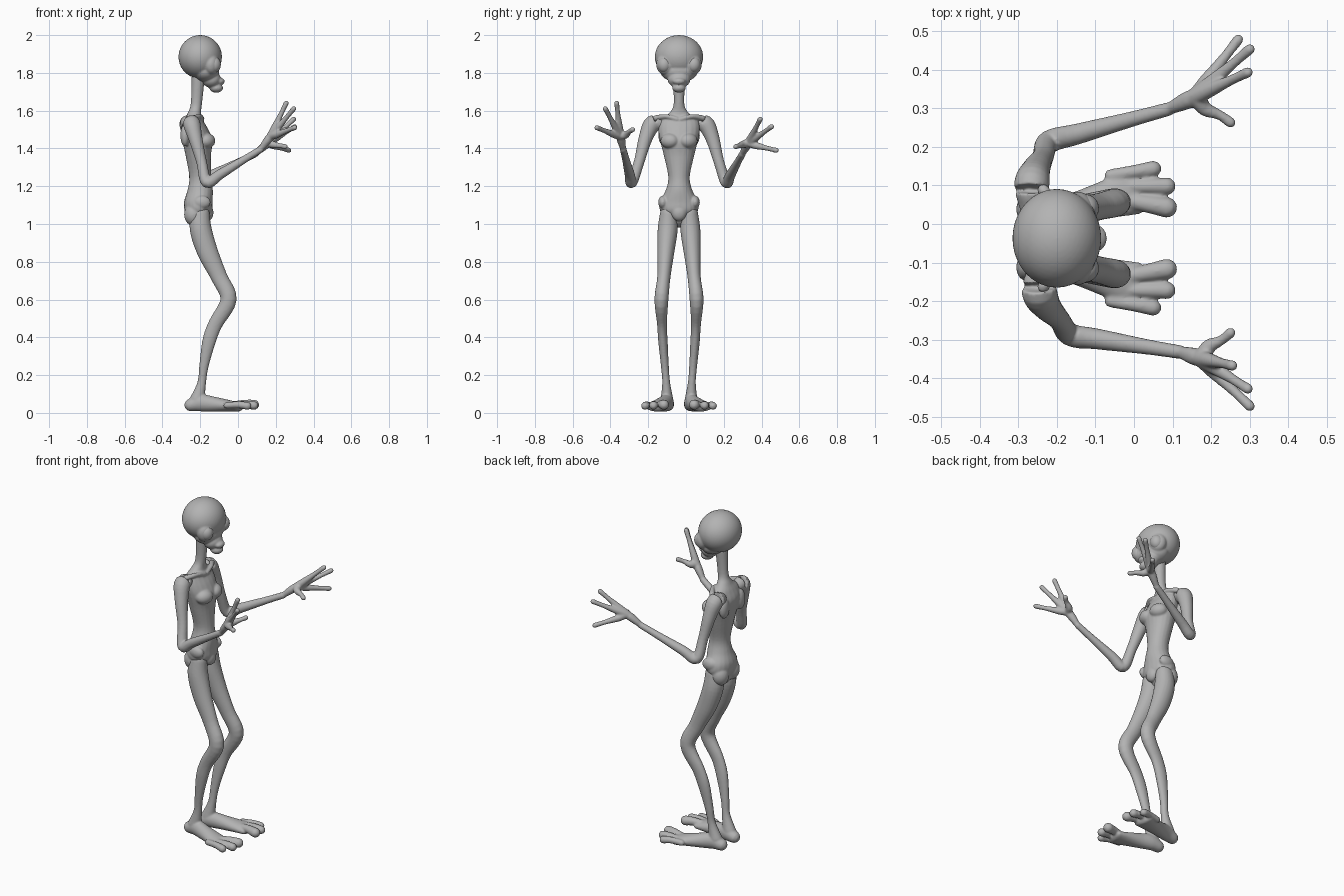
import bpy, bmesh, math
from mathutils import Vector, Matrix

if "Cube" in bpy.data.objects:
    bpy.data.objects.remove(bpy.data.objects["Cube"])

GREY = (.45, .45, .45, 1)
skin = bpy.data.materials.new("grey_skin")
skin.use_nodes = True
skin.diffuse_color = GREY
skin.node_tree.nodes["Principled BSDF"].inputs["Base Color"].default_value = GREY
SIDES = {"left": 1, "right": -1}


def spline(rows, steps=5):
    """Smoothly interpolate rows of numbers (Catmull-Rom)."""
    points = [Vector(row) for row in rows]
    result = []
    for i in range(len(points) - 1):
        before, start = points[max(i - 1, 0)], points[i]
        end, after = points[i + 1], points[min(i + 2, len(points) - 1)]
        for k in range(steps):
            t = k / steps
            leave, arrive = (end - before) / 2, (after - start) / 2
            ease = t * t * (3 - 2 * t)
            result.append(start.lerp(end, ease) + leave * t * (1 - t) ** 2 - arrive * t * t * (1 - t))
    return result + [points[-1]]


def tube(bm, rows, level=False, sides=20):
    """Sweep an oval through rows of x, y, z, depth radius, side radius."""
    rows = spline([row if len(row) == 5 else (*row, row[-1]) for row in rows])
    centres = [row.to_3d() if hasattr(row, "to_3d") and len(row) < 5 else Vector(row[:3]) for row in rows]
    last = len(rows) - 1
    along = [(centres[min(i + 1, last)] - centres[max(i - 1, 0)]).normalized() for i in range(last + 1)]
    sections = [(c, d, row[3], row[4]) for c, d, row in zip(centres, along, rows)]

    def rounded_end(section, sign):
        c, d, deep, wide = section
        return [(c + d * sign * min(deep, wide) * math.sin(t), d, deep * math.cos(t), wide * math.cos(t))
                for t in (.5, 1, 1.3)]

    sections = rounded_end(sections[0], -1)[::-1] + sections + rounded_end(sections[-1], 1)
    rings = []
    for c, d, deep, wide in sections:
        if level:
            d = Vector((0, 0, 1))
        side = (Vector((0, 1, 0)) - d * d.y).normalized()
        front = side.cross(d)
        angles = [math.tau * k / sides for k in range(sides)]
        rings.append([bm.verts.new(c + front * deep * math.cos(u) + side * wide * math.sin(u)) for u in angles])
    faces = [bm.faces.new(rings[0]), bm.faces.new(rings[-1])]
    for low, high in zip(rings, rings[1:]):
        for k in range(sides):
            faces.append(bm.faces.new((low[k - 1], low[k], high[k], high[k - 1])))
    bmesh.ops.recalc_face_normals(bm, faces=faces)


def ball(bm, centre, radii, turn=0):
    matrix = Matrix.Translation(centre) @ Matrix.Rotation(turn, 4, 'Z') @ Matrix.Diagonal((*radii, 1))
    bmesh.ops.create_icosphere(bm, subdivisions=4, radius=1, matrix=matrix)


def finish(bm, name, fuse=True):
    """Make the object and fuse its overlapping shapes into one smooth skin."""
    mesh = bpy.data.meshes.new(name)
    bm.to_mesh(mesh)
    bm.free()
    mesh.materials.append(skin)
    for polygon in mesh.polygons:
        polygon.use_smooth = True
    body_part = bpy.data.objects.new(name, mesh)
    body_part.location.y = -.037
    bpy.context.collection.objects.link(body_part)
    if fuse:
        remesh = body_part.modifiers.new("fuse", 'REMESH')
        remesh.mode, remesh.voxel_size, remesh.use_smooth_shade = 'VOXEL', .005, True
        relax = body_part.modifiers.new("relax", 'SMOOTH')
        relax.factor, relax.iterations = .5, 5


# Head: skull, cheeks, muzzle, nose, chin and eye rims
bm = bmesh.new()
ball(bm, (-.2, 0, 1.885), (.115, .128, .115))
ball(bm, (-.17, 0, 1.81), (.07, .1, .06))
ball(bm, (-.14, 0, 1.765), (.05, .06, .045))
ball(bm, (-.1, 0, 1.755), (.03, .035, .02))
ball(bm, (-.115, 0, 1.72), (.036, .036, .025))
for s in SIDES.values():
    ball(bm, (-.138, s * .075, 1.845), (.038, .048, .055), s / 2)
finish(bm, "head")

# Eyes
for side, s in SIDES.items():
    bm = bmesh.new()
    ball(bm, (-.127, s * .078, 1.843), (.036, .036, .042), s / 2)
    finish(bm, side + "_eye", fuse=False)

# Torso from pelvis to neck: x, height, depth and width
torso = {
    "crotch": (-.215, 1.03, .05, .06),
    "pelvis": (-.21, 1.07, .073, .1),
    "hips": (-.21, 1.12, .075, .1),
    "belly": (-.2, 1.18, .067, .07),
    "waist": (-.2, 1.25, .058, .057),
    "ribs": (-.21, 1.36, .067, .08),
    "chest": (-.215, 1.44, .08, .1),
    "shoulders": (-.23, 1.5, .073, .11),
    "collar": (-.235, 1.55, .05, .1),
    "neck_base": (-.23, 1.59, .035, .05),
    "neck": (-.22, 1.64, .03, .028),
    "nape": (-.21, 1.78, .035, .035),
}
bm = bmesh.new()
tube(bm, [(x, 0, z, deep, wide) for x, z, deep, wide in torso.values()], level=True)
ball(bm, (-.16, 0, 1.06), (.03, .04, .045))
for s in SIDES.values():
    # Breast, shoulder blade, hip bone, buttock and collarbone
    ball(bm, (-.163, s * .05, 1.44), (.04, .05, .04), s / 2)
    ball(bm, (-.28, s * .075, 1.47), (.025, .035, .06))
    ball(bm, (-.19, s * .085, 1.115), (.045, .025, .035))
    ball(bm, (-.235, s * .05, 1.05), (.05, .05, .06))
    tube(bm, [(-.19, s * .01, 1.555, .013), (-.2, s * .07, 1.57, .012), (-.235, s * .125, 1.56, .016)])
finish(bm, "torso")

# Arms with hands, posed by their joints and fingertips
poses = {
    "left": {
        "shoulder": (-.265, .14, 1.53), "elbow": (-.22, .25, 1.22),
        "wrist": (.09, .335, 1.37), "palm": (.155, .365, 1.425),
        "thumb": (.25, .3, 1.41), "index": (.295, .43, 1.555),
        "middle": (.3, .49, 1.515), "little": (.27, .515, 1.39)},
    "right": {
        "shoulder": (-.245, -.14, 1.53), "elbow": (-.165, -.25, 1.22),
        "wrist": (.12, -.295, 1.395), "palm": (.17, -.31, 1.46),
        "thumb": (.25, -.245, 1.5), "index": (.255, -.33, 1.64),
        "middle": (.295, -.39, 1.61), "little": (.3, -.435, 1.51)},
}
for side, pose in poses.items():
    joint = {name: Vector(place) for name, place in pose.items()}
    shoulder, elbow, wrist, palm = (joint[n] for n in ("shoulder", "elbow", "wrist", "palm"))
    outward = Vector((0, SIDES[side] * .01, 0))
    bm = bmesh.new()
    tube(bm, [(*(shoulder - outward * 5), .035), (*shoulder, .046),
              (*(shoulder.lerp(elbow, .25) + outward), .037), (*shoulder.lerp(elbow, .65), .028),
              (*elbow, .03), (*elbow.lerp(wrist, .25), .027),
              (*elbow.lerp(wrist, .7), .02), (*wrist, .018)])
    for finger in ("thumb", "index", "middle", "little"):
        tip = joint[finger]
        knuckle, bend = palm.lerp(tip, .3), palm.lerp(tip, .7)
        if finger == "thumb":
            knuckle -= outward
        tube(bm, [(*wrist, .015), (*palm, .022), (*knuckle, .019), (*bend, .013), (*tip, .014)])
    finish(bm, side + "_arm")

# Legs with feet: x, sideways, height, depth and width
leg = {
    "hip": (-.2, .055, 1.06, .05, .045),
    "groin": (-.197, .06, .97, .058, .053),
    "thigh": (-.16, .07, .85, .055, .045),
    "lower_thigh": (-.1, .08, .72, .044, .035),
    "knee": (-.05, .093, .6, .043, .037),
    "shin": (-.12, .09, .47, .038, .026),
    "calf": (-.153, .085, .38, .036, .025),
    "lower_calf": (-.18, .075, .25, .025, .021),
    "ankle": (-.192, .068, .16, .023, .021),
    "heel": (-.215, .064, .07, .04, .034),
}
foot = {
    "heel": (-.25, .06, .042, .034, .034),
    "instep": (-.2, .066, .053, .045, .038),
    "arch": (-.13, .085, .046, .04, .042),
    "ball": (0, .12, .032, .025, .06),
}
toes = {"big": (.085, .08, .027), "middle": (.085, .135, .023), "little": (.05, .18, .021)}
for side, s in SIDES.items():
    bm = bmesh.new()
    for rows in (leg, foot):
        tube(bm, [(x, s * y, z, deep, wide) for x, y, z, deep, wide in rows.values()])
    for x, y, r in toes.values():
        root = Vector((x - .11, s * (y + .08) / 1.6, .04))
        tip = Vector((x, s * y, r + .016))
        middle = root.lerp(tip, .55) + Vector((0, 0, .005))
        tube(bm, [(*root, r * .8), (*middle, r * .85), (*tip, r)])
    finish(bm, side + "_leg")
